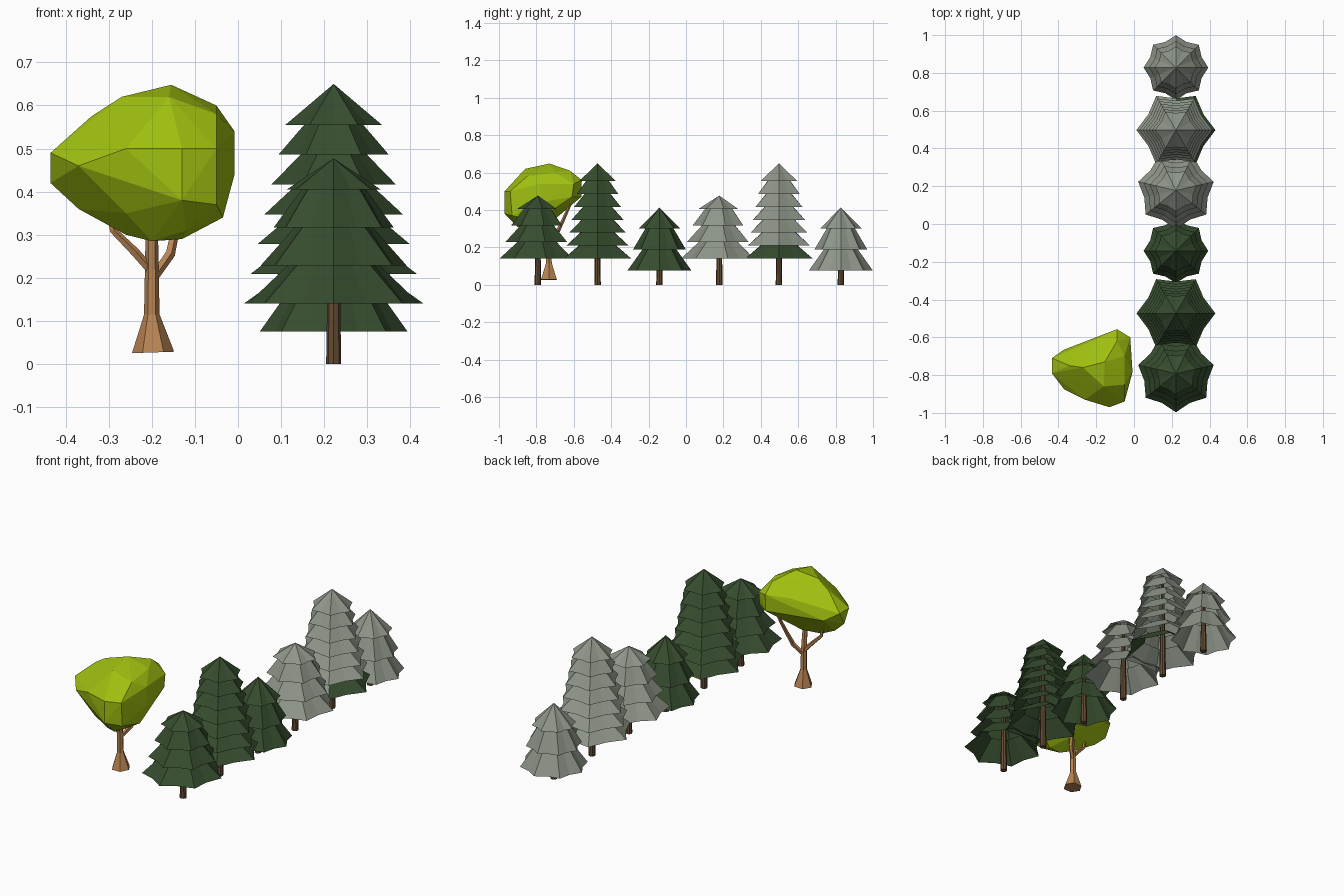
import bpy, bmesh, math
from mathutils import Vector

if "Cube" in bpy.data.objects:
    bpy.data.objects.remove(bpy.data.objects["Cube"])


def mat(name, rgb):
    m = bpy.data.materials.new(name)
    m.diffuse_color = (*rgb, 1)
    m.use_nodes = True
    m.node_tree.nodes["Principled BSDF"].inputs["Base Color"].default_value = m.diffuse_color
    return m


GREEN = mat("pine green", (0.037, 0.074, 0.028))
GREY = mat("grey needles", (0.27, 0.30, 0.25))
BARK = mat("dark bark", (0.127, 0.070, 0.032))
LEAF = mat("lime leaf", (0.35, 0.53, 0.005))
WOOD = mat("light wood", (0.48, 0.23, 0.085))


def finish(bm, name, mats):
    bmesh.ops.recalc_face_normals(bm, faces=bm.faces[:])
    me = bpy.data.meshes.new(name)
    bm.to_mesh(me)
    bm.free()
    for m in mats:
        me.materials.append(m)
    ob = bpy.data.objects.new(name, me)
    bpy.context.collection.objects.link(ob)
    return ob


def limb(name, path, radii, sides, material):
    """Tapered flat-sided tube along a path, closed at both ends."""
    bm = bmesh.new()
    rings = []
    for i, (p, r) in enumerate(zip(path, radii)):
        d = Vector(path[min(i + 1, len(path) - 1)]) - Vector(path[max(i - 1, 0)])
        q = Vector((0, 0, 1)).rotation_difference(d)
        ring = []
        for k in range(sides):
            a = math.tau * k / sides
            ring.append(bm.verts.new(Vector(p) + q @ Vector((r * math.cos(a), r * math.sin(a), 0))))
        rings.append(ring)
    for a, b in zip(rings, rings[1:]):
        for k in range(sides):
            j = (k + 1) % sides
            bm.faces.new((a[k], a[j], b[j], b[k]))
    bm.faces.new(rings[0])
    bm.faces.new(rings[-1])
    return finish(bm, name, [material])


def skirt(bm, c, n, start, r, z0, z1, inner, notch):
    """One ring of drooping needles: n tips with notches between."""
    faces = []

    def ring(rad, z, nt):
        return [bm.verts.new((c[0] + rad * (nt if k % 2 else 1) * math.cos(start + math.pi * k / n),
                              c[1] + rad * (nt if k % 2 else 1) * math.sin(start + math.pi * k / n), z))
                for k in range(2 * n)]

    low = ring(r, z0, notch)
    if inner:
        high = ring(r * inner, z1, (1 + notch) / 2)
    else:
        tip = bm.verts.new((c[0], c[1], z1))
    for k in range(2 * n):
        j = (k + 1) % (2 * n)
        faces.append(bm.faces.new((low[k], low[j], high[j], high[k]) if inner else (low[k], low[j], tip)))
    return faces


def pine(name, y, n, start, tiers, r0, r1, z0, z1, apex, material, patch=False):
    x = 0.222
    step = (z1 - z0) / (tiers - 1)
    notch = math.cos(math.pi / n) * 0.93
    bm = bmesh.new()
    for t in range(tiers):
        f = t / (tiers - 1)
        r, z = r0 + (r1 - r0) * f, z0 + step * t
        last = t == tiers - 1
        faces = skirt(bm, (x, y), n, start, r, z, apex if last else z + step * 1.12,
                      0 if last else 0.48, notch)
        # green patch on one side of the lowest tier
        if patch and t == 0:
            for fc in faces:
                m = fc.calc_center_median()
                if -60 < math.degrees(math.atan2(m.y - y, m.x - x)) < 100:
                    fc.material_index = 1
    finish(bm, name + "_needles", [material, GREEN])
    limb(name + "_trunk", [(x, y, 0), (x, y, z0 + 0.02), (x, y, apex - 0.05)],
         [0.0175, 0.015, 0.007], 8, BARK)


# Two matching rows of pines, green then grey
for label, dy, m in (("green", 0, GREEN), ("grey", 0.97, GREY)):
    grey = label == "grey"
    pine(label + "_medium_pine", -0.792 + dy, 7, -math.pi / 2, 4, 0.205, 0.112, 0.14, 0.405, 0.477, m)
    pine(label + "_large_pine", -0.473 + dy, 6, 0, 7, 0.209, 0.112, 0.14, 0.555, 0.65, m, grey)
    pine(label + "_small_pine", -0.142 + dy, 8, 0, 3, 0.171, 0.112, 0.076, 0.30, 0.413, m)

# Broadleaf tree: flared trunk and two branches
limb("broadleaf_trunk", [(-0.197, -0.733, 0.027), (-0.2, -0.733, 0.115), (-0.2, -0.735, 0.22), (-0.2, -0.75, 0.38)],
     [0.049, 0.018, 0.016, 0.013], 6, WOOD)
limb("right_branch", [(-0.2, -0.733, 0.195), (-0.158, -0.70, 0.255), (-0.14, -0.66, 0.34), (-0.12, -0.61, 0.45)],
     [0.011, 0.012, 0.010, 0.007], 5, WOOD)
limb("left_branch", [(-0.2, -0.733, 0.215), (-0.24, -0.745, 0.26), (-0.29, -0.755, 0.31), (-0.31, -0.76, 0.40)],
     [0.011, 0.011, 0.009, 0.006], 5, WOOD)

# Faceted crown wrapped around a few outline points
CROWN = [
    (-.435, -.71, .49), (-.435, -.79, .49), (-.435, -.75, .42), (-.37, -.665, .45), (-.37, -.875, .46),
    (-.37, -.76, .36), (-.34, -.75, .575), (-.26, -.93, .50), (-.26, -.87, .35), (-.26, -.80, .30),
    (-.27, -.76, .62), (-.2, -.61, .55), (-.2, -.84, .285), (-.13, -.84, .29), (-.2, -.72, .335),
    (-.155, -.73, .648), (-.16, -.86, .62), (-.13, -.97, .50), (-.13, -.97, .38), (-.12, -.90, .31),
    (-.09, -.557, .56), (-.09, -.56, .47), (-.09, -.62, .61), (-.02, -.60, .54), (-.02, -.61, .47),
    (-.05, -.70, .60), (-.008, -.78, .54), (-.008, -.785, .44), (-.035, -.80, .34), (-.05, -.94, .50),
    (-.05, -.93, .37), (-.04, -.70, .40), (-.05, -.85, .58)]
bm = bmesh.new()
for p in CROWN:
    bm.verts.new(p)
res = bmesh.ops.convex_hull(bm, input=bm.verts[:])
loose = [v for v in bm.verts if not v.link_faces]
bmesh.ops.delete(bm, geom=loose, context='VERTS')
finish(bm, "broadleaf_crown", [LEAF])
